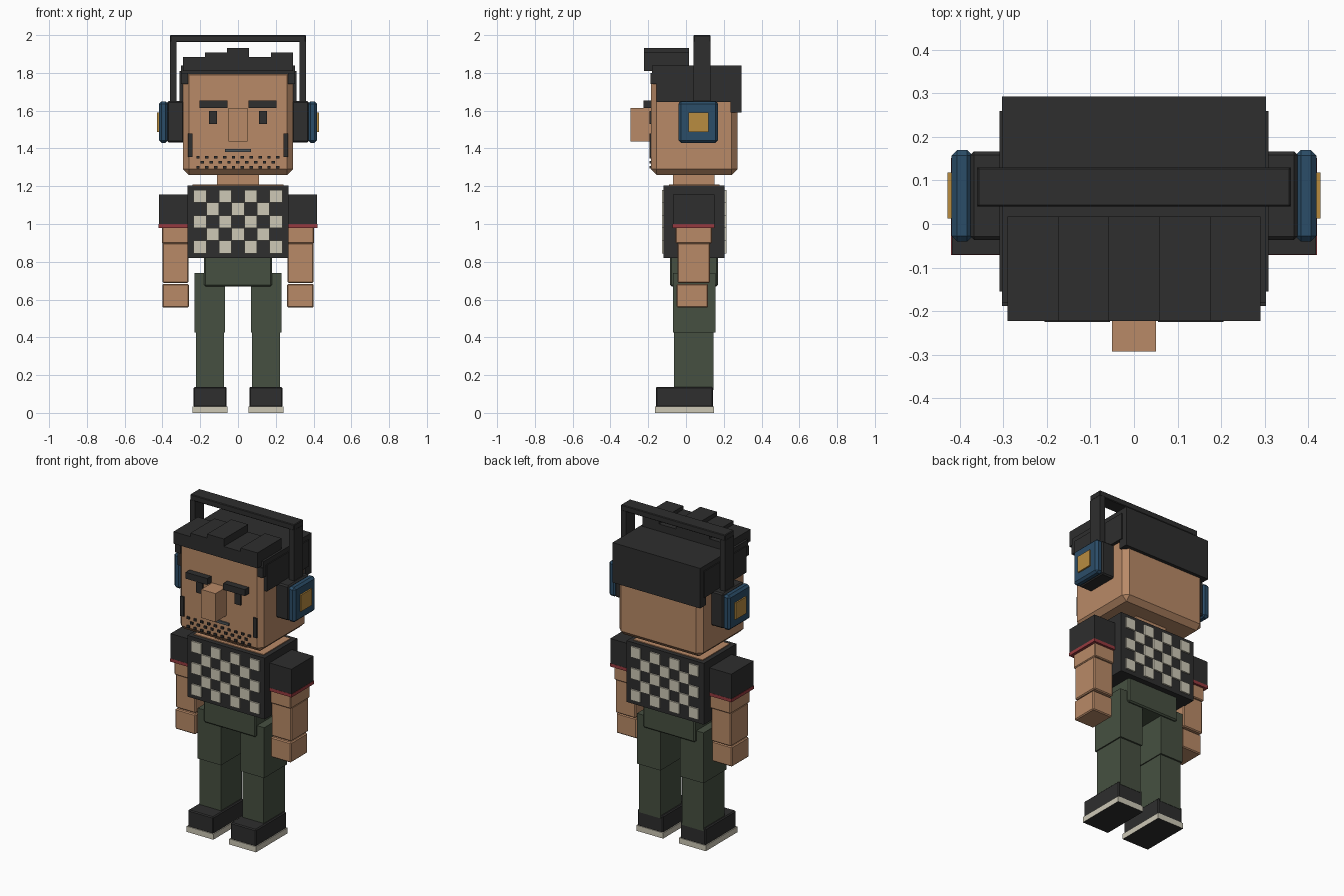
import bpy
import bmesh
from mathutils import Vector

default = bpy.data.objects.get("Cube")
if default:
    bpy.data.objects.remove(default, do_unlink=True)


def make_material(name, hex_code):
    """Flat material from an sRGB hex code, stored as linear values."""
    channels = [int(hex_code[i:i + 2], 16) / 255 for i in (0, 2, 4)]
    linear = [c / 12.92 if c < 0.04 else ((c + 0.055) / 1.055) ** 2.4 for c in channels]
    mat = bpy.data.materials.new(name)
    mat.use_nodes = True
    mat.diffuse_color = (*linear, 1)
    shader = next(n for n in mat.node_tree.nodes if n.type == "BSDF_PRINCIPLED")
    shader.inputs["Base Color"].default_value = (*linear, 1)
    shader.inputs["Roughness"].default_value = 0.9
    return mat


black = make_material("charcoal black", "2e2e2e")
skin = make_material("warm skin", "b98a67")
green = make_material("olive green", "465041")
blue = make_material("steel blue", "2b4d68")
gold = make_material("amber gold", "b88c40")
cream = make_material("pale cream", "cdc8b6")
red = make_material("trim red", "963a3e")
slate = make_material("mouth slate", "4c5357")


def add_box(bm, x, y, z):
    """Add a box spanning the three (low, high) ranges."""
    verts = bmesh.ops.create_cube(bm, size=1)["verts"]
    spans = (x, y, z)
    for v in verts:
        v.co = Vector([s[0] if c < 0 else s[1] for c, s in zip(v.co, spans)])


def part(name, mat, boxes, bevel=0.0, underside=None):
    """One object made of boxes, with optional chamfer and underside colour."""
    bm = bmesh.new()
    for box in boxes:
        add_box(bm, *box)
    if bevel:
        bmesh.ops.bevel(bm, geom=bm.edges[:], offset=bevel, segments=1, affect="EDGES")
    bmesh.ops.recalc_face_normals(bm, faces=bm.faces[:])
    mesh = bpy.data.meshes.new(name)
    mesh.materials.append(mat)
    if underside:
        mesh.materials.append(underside)
        for face in bm.faces:
            face.material_index = int(face.normal.z < -0.9)
    bm.to_mesh(mesh)
    bm.free()
    obj = bpy.data.objects.new(name, mesh)
    bpy.context.collection.objects.link(obj)
    return obj


def pair(name, mat, x, y, z, **options):
    """Left part as given (+x) and its mirrored right twin."""
    part("left_" + name, mat, [(x, y, z)], **options)
    part("right_" + name, mat, [((-x[1], -x[0]), y, z)], **options)


def centred(name, mat, half, y, z, **options):
    part(name, mat, [((-half, half), y, z)], **options)


# Shoes and legs
pair("sole", cream, (.055, .24), (-.165, .147), (0, .035), underside=black)
pair("shoe", black, (.06, .235), (-.16, .143), (.03, .137), bevel=.006)
pair("shin", green, (.074, .222), (-.063, .145), (.12, .425))
pair("thigh", green, (.068, .23), (-.07, .155), (.425, .74))
centred("hips", green, .18, (-.085, .17), (.67, .83), bevel=.008)

# Torso, collar and neck
centred("torso", black, .267, (-.118, .205), (.82, 1.203))
centred("shoulder_skin", skin, .24, (-.09, .178), (1.2, 1.208))
centred("neck", skin, .11, (-.07, .15), (1.19, 1.28))

# Checked shirt panels, front and back
cell = .067
for side, depth in (("front", (-.128, -.118)), ("back", (.205, .215))):
    checks = []
    for row in range(5):
        for col in range(row % 2, 7, 2):
            x = (col - 3.5) * cell
            z = .845 + row * cell
            checks.append(((x, x + cell), depth, (z, z + cell)))
    part(side + "_shirt_checks", cream, checks)

# Arms
pair("sleeve", black, (.265, .418), (-.07, .15), (.998, 1.155))
pair("sleeve_trim", red, (.265, .42), (-.071, .151), (.98, 1))
pair("upper_arm", skin, (.262, .403), (-.055, .137), (.897, .985), bevel=.005)
pair("forearm", skin, (.262, .4), (-.045, .127), (.688, .9), bevel=.006)
pair("hand", skin, (.26, .4), (-.05, .117), (.557, .683), bevel=.006)

# Head and face
centred("head", skin, .29, (-.185, .272), (1.26, 1.82), bevel=.03)
centred("nose", skin, .05, (-.293, -.18), (1.437, 1.615))
pair("eye", black, (.11, .153), (-.194, -.184), (1.53, 1.597))
pair("eyebrow", black, (.055, .205), (-.225, -.18), (1.615, 1.655))
pair("sideburn", black, (.24, .264), (-.194, -.184), (1.355, 1.478))
centred("mouth", slate, .07, (-.194, -.185), (1.38, 1.396))

# Stubble in three staggered rows
stubble = []
for row in range(3):
    offset = row % 2
    for i in range(10 - offset):
        x = -.212 + (i + offset / 2) * .047
        z = 1.3 + row * .027
        stubble.append(((x - .009, x + .009), (-.193, -.185), (z - .007, z + .007)))
part("stubble", black, stubble)

# Hair: cap, sides, back and uneven front tufts
centred("hair_cap", black, .303, (-.18, .293), (1.78, 1.84))
centred("hair_back", black, .303, (.235, .293), (1.59, 1.84))
pair("hair_side", black, (.27, .309), (-.155, .26), (1.645, 1.81))
pair("hair_temple", black, (.265, .303), (-.188, -.15), (1.74, 1.8))
width = .116
tuft_tops = (1.885, 1.907, 1.932, 1.885, 1.907)
for i, top in enumerate(tuft_tops):
    x = (i - 2.5) * width
    part("hair_tuft_" + str(i + 1), black, [((x, x + width), (-.223, .017), (1.81, top))])

# Headphones
centred("headband", black, .36, (.04, .13), (1.963, 2), bevel=.004)
pair("headband_arm", black, (.325, .36), (.04, .13), (1.64, 1.966))
pair("ear_cushion", black, (.285, .375), (-.037, .167), (1.432, 1.65), bevel=.008)
pair("ear_cup", blue, (.37, .419), (-.04, .17), (1.43, 1.648), bevel=.013)
pair("ear_cup_badge", gold, (.415, .428), (.013, .118), (1.487, 1.59))
